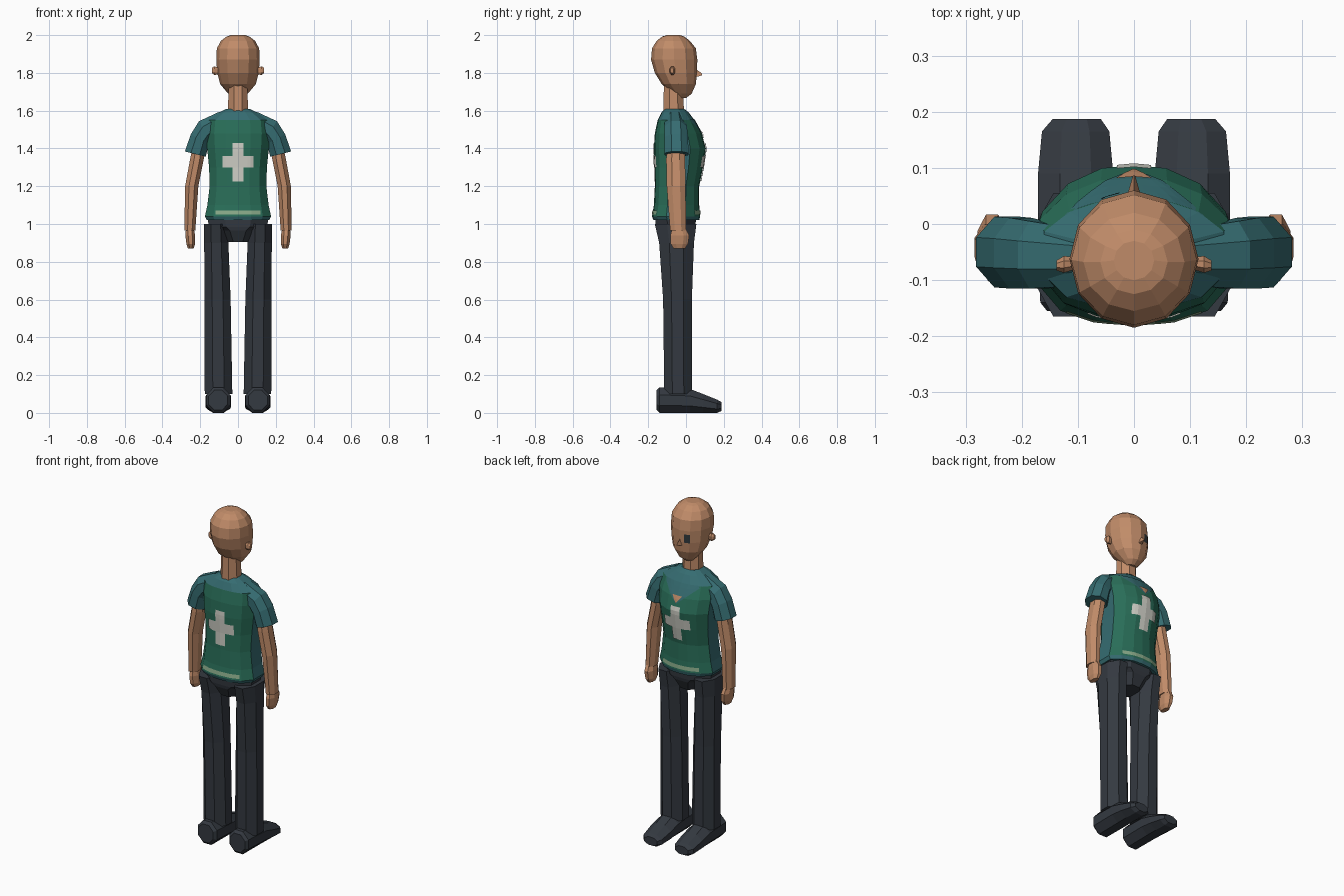
import bpy, bmesh, math
from mathutils import Vector
from mathutils.bvhtree import BVHTree

if "Cube" in bpy.data.objects:
    bpy.data.objects.remove(bpy.data.objects["Cube"])


def material(name, rgb):
    m = bpy.data.materials.new(name)
    m.diffuse_color = (*rgb, 1)
    m.use_nodes = True
    m.node_tree.nodes["Principled BSDF"].inputs["Base Color"].default_value = m.diffuse_color
    return m


skin = material("skin", (0.53, 0.26, 0.14))
green = material("vest green", (0.022, 0.155, 0.098))
teal = material("shirt teal", (0.036, 0.15, 0.165))
slate = material("trouser slate", (0.034, 0.041, 0.052))
white = material("emblem white", (0.62, 0.62, 0.56))
pale = material("hem stripe pale green", (0.25, 0.40, 0.25))
dark = material("eye dark", (0.03, 0.04, 0.045))


def ngon(n):
    """Unit outline with flat sides facing the axes."""
    k = 1 / math.cos(math.pi / n)
    return [(k * math.cos((i + .5) * math.tau / n), k * math.sin((i + .5) * math.tau / n)) for i in range(n)]


def flat(x, y, z, rx, ry, tilt=0):
    """Level ring, optionally tilted about y."""
    t = math.radians(tilt)
    return Vector((x, y, z)), Vector((math.cos(t), 0, math.sin(t))) * rx, Vector((0, ry, 0))


def span(z, w, yf, yb):
    """Level centred ring between a front and a back depth."""
    return flat(0, (yf + yb) / 2, z, w, (yf - yb) / 2)


def upright(y, x, rx, z0, z1):
    """Ring standing across the y axis."""
    return Vector((x, y, (z0 + z1) / 2)), Vector((rx, 0, 0)), Vector((0, 0, (z1 - z0) / 2))


def finish(bm, name, mats, mirror=False):
    me = bpy.data.meshes.new(name)
    bm.to_mesh(me)
    bm.free()
    for m in mats:
        me.materials.append(m)
    ob = bpy.data.objects.new(name, me)
    bpy.context.collection.objects.link(ob)
    if mirror:
        ob.modifiers.new("mirror", "MIRROR")
    return ob


def loft(name, rings, outline, mats, mirror=False, rule=None):
    bm = bmesh.new()
    loops = [[bm.verts.new(c + u * a + v * b) for a, b in outline] for c, u, v in rings]
    n = len(outline)
    for lo, hi in zip(loops, loops[1:]):
        for i in range(n):
            bm.faces.new((lo[i], lo[(i + 1) % n], hi[(i + 1) % n], hi[i]))
    bm.faces.new(loops[0])
    bm.faces.new(loops[-1])
    bmesh.ops.recalc_face_normals(bm, faces=bm.faces)
    if rule:
        for f in bm.faces:
            f.material_index = rule(f)
    return finish(bm, name, mats, mirror)


OCT = ngon(8)
DODECA = [(math.cos(i * math.tau / 12), math.sin(i * math.tau / 12)) for i in range(12)]

# torso: green front and back panels, teal sides, hem and yoke
half = [(0, 1), (.35, .96), (.72, .76), (1, .4), (1, -.4), (.75, -.8), (.4, -.96), (0, -1)]
torso_outline = half + [(-a, b) for a, b in half[-2:0:-1]]


def torso_rule(f):
    c = f.calc_center_median()
    return int(abs(f.normal.x) > .93 or c.z < 1.035 or c.z > 1.555)


torso = loft("shirt_and_vest", [
    span(1.02, .165, .07, -.172), span(1.04, .175, .075, -.18), span(1.10, .162, .07, -.17),
    span(1.2, .15, .07, -.165), span(1.3, .153, .09, -.165), span(1.4, .163, .105, -.17),
    span(1.48, .168, .083, -.165), span(1.55, .16, .045, -.15), span(1.59, .10, .015, -.13),
    span(1.61, .06, -.01, -.11)], torso_outline, [green, teal], rule=torso_rule)


def tree_of(ob):
    return BVHTree.FromPolygons([v.co for v in ob.data.vertices], [p.vertices[:] for p in ob.data.polygons])


def patch(name, bands, side, mat, target, x0=0, lift=.005, cols=10):
    """Thin plate hugging a surface; bands are (z, half width), side is +1 front or -1 back."""
    tree = tree_of(target)
    bm = bmesh.new()
    for (za, wa), (zb, wb) in zip(bands, bands[1:]):
        if za == zb:
            continue
        steps = max(1, round((zb - za) / .02))
        rows = []
        for r in range(steps + 1):
            t = r / steps
            z, w = za + (zb - za) * t, wa + (wb - wa) * t
            row = []
            for i in range(cols + 1):
                x = x0 + w * (2 * i / cols - 1)
                hit = tree.ray_cast(Vector((x, side, z)), Vector((0, -side, 0)))[0]
                row.append(bm.verts.new((x, hit.y + side * lift, z)))
            rows.append(row)
        for a, b in zip(rows, rows[1:]):
            for i in range(cols):
                q = (a[i], a[i + 1], b[i + 1], b[i])
                bm.faces.new(q if side < 0 else q[::-1])
    bmesh.ops.remove_doubles(bm, verts=bm.verts, dist=1e-5)
    return finish(bm, name, [mat])


# emblems and hem stripes on chest and back
cross = [(1.225, .03), (1.30, .03), (1.30, .083), (1.36, .083), (1.36, .03), (1.43, .03)]
for label, side in (("front", 1), ("back", -1)):
    patch(label + "_cross", cross, side, white, torso)
    patch(label + "_hem_stripe", [(1.05, .12), (1.072, .12)], side, pale, torso, lift=.003)
# open collar: teal V with a small patch of skin at its point
patch("collar_v", [(1.445, .002), (1.552, .125)], 1, teal, torso, lift=.003)
patch("neck_opening", [(1.45, .002), (1.49, .032)], 1, skin, torso, lift=.007)

# sleeves, arms, hands
loft("sleeve", [flat(.09, -.06, 1.545, .05, .05, 80), flat(.172, -.055, 1.495, .06, .06, 55),
                flat(.202, -.052, 1.45, .054, .063, 28), flat(.226, -.05, 1.37, .057, .063, 14)],
     OCT, [teal], True)
loft("arm", [flat(.205, -.055, 1.42, .033, .046), flat(.218, -.055, 1.34, .036, .05),
             flat(.245, -.052, 1.2, .035, .05), flat(.255, -.042, .965, .029, .042)], OCT, [skin], True)
loft("hand", [flat(.255, -.038, .98, .02, .034), flat(.253, -.033, .94, .026, .05),
              flat(.25, -.035, .895, .023, .046), flat(.25, -.035, .87, .015, .03)], OCT, [skin], True)

# trousers and shoes
loft("hips", [flat(0, -.055, .905, .06, .07), flat(0, -.055, .965, .105, .10),
              flat(0, -.055, .985, .155, .105), flat(0, -.055, 1.03, .16, .108)], OCT, [slate])
loft("trouser_leg", [flat(.118, -.055, 1.0, .062, .11), flat(.115, -.05, .9, .064, .092),
                     flat(.108, -.045, .6, .069, .076), flat(.103, -.042, .1, .073, .073)], OCT, [slate], True)
loft("shoe", [upright(-.155, .105, .05, .015, .12), upright(-.14, .104, .063, 0, .135),
              upright(.02, .104, .067, 0, .127), upright(.09, .104, .067, 0, .1),
              upright(.165, .104, .06, 0, .07), upright(.187, .102, .043, .01, .058)], OCT, [slate], True)

# neck and head
loft("neck", [flat(0, -.065, 1.58, .055, .055), flat(0, -.067, 1.74, .048, .05)], OCT, [skin])
head = loft("head", [
    span(1.667, .03, .0, -.045), span(1.69, .052, .03, -.075), span(1.74, .094, .052, -.128),
    span(1.80, .110, .058, -.165), span(1.87, .115, .06, -.185), span(1.93, .112, .052, -.18),
    span(1.97, .09, .02, -.155), span(1.993, .06, -.01, -.125), span(2.0, .036, -.03, -.1)],
    DODECA, [skin])
loft("nose", [upright(.045, 0, .014, 1.775, 1.825), upright(.086, 0, .002, 1.788, 1.796)],
     [(-1, -1), (1, -1), (0, 1)], [skin])
loft("ear", [flat(.105, -.07, 1.81, .018, .011, 90), flat(.125, -.072, 1.812, .023, .015, 90),
             flat(.138, -.074, 1.813, .014, .009, 90)], OCT, [skin], True)
patch("eye", [(1.80, .016), (1.85, .016)], 1, dark, head, x0=-.042, lift=.004, cols=4)
